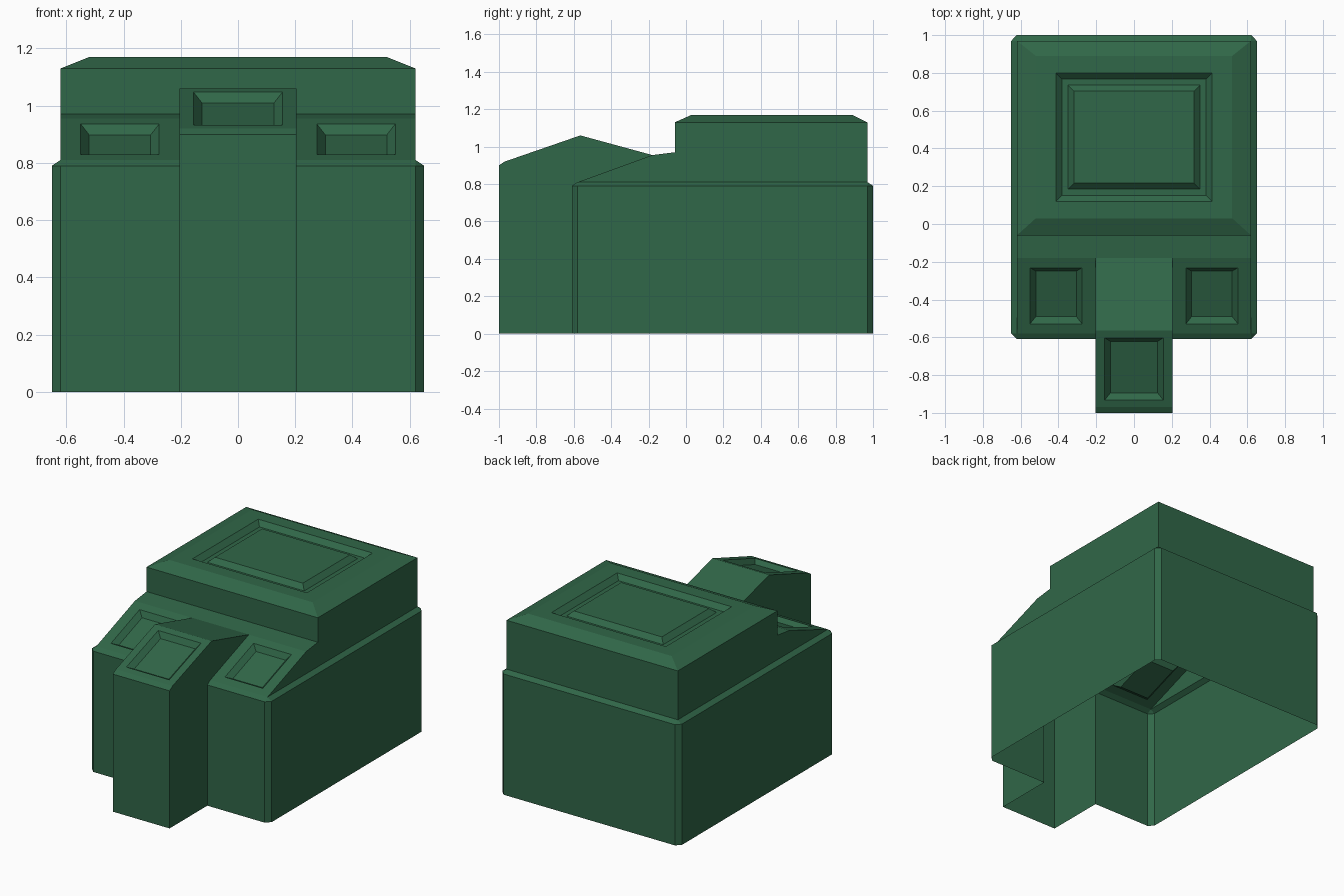
import bpy
import bmesh

cube = bpy.data.objects.get("Cube")
if cube:
    bpy.data.objects.remove(cube, do_unlink=True)

# One green for the whole shell
green = bpy.data.materials.new("dark_green")
green.use_nodes = True
colour = (0.03, 0.135, 0.065, 1)
green.diffuse_color = colour
green.node_tree.nodes["Principled BSDF"].inputs["Base Color"].default_value = colour

bm = bmesh.new()
corners = {}


def vert(p):
    key = tuple(round(c, 4) for c in p)
    if key not in corners:
        corners[key] = bm.verts.new(key)
    return corners[key]


def face(*points):
    return bm.faces.new([vert(p) for p in points])


def strip(half_width, profile):
    """Sweep a (y, z) profile across x, one quad per segment."""
    w = half_width
    return [face((-w, *a), (w, *a), (w, *b), (-w, *b))
            for a, b in zip(profile, profile[1:])]


def wall(x, profile):
    return face(*[(x, y, z) for y, z in profile])


def inset(f, thickness, depth=0.0):
    bmesh.ops.inset_individual(bm, faces=[f], thickness=thickness,
                               depth=depth, use_even_offset=True)


def panel(f, margin, x_scale, steps):
    """Frame a face, then step it in or out."""
    inset(f, margin)
    cx = f.calc_center_median().x
    for v in f.verts:
        v.co.x = cx + (v.co.x - cx) * x_scale
    for thickness, depth in steps:
        inset(f, thickness, depth)


OUT, IN, MID = 0.65, 0.62, 0.205     # body, upper body and nose half widths
FRONT, BACK, C = -0.61, 1.0, 0.03    # body ends and chamfer
SHOULDER, LEDGE, EAVE, ROOF = 0.79, 0.81, 1.13, 1.17
yf, yb = FRONT + C, BACK - C
RIDGE, STEP = (-0.18, 0.955), (-0.06, 0.97)
NOSE = [(-1, 0), (-1, 0.9), (-0.97, 0.92), (-0.565, 1.06), RIDGE]

# Nose front and top, ridge strip, upper front wall, back wall
nose_faces = strip(MID, NOSE)
strip(IN, [RIDGE, STEP, (STEP[0], EAVE)])
strip(IN, [(BACK, 0), (BACK, SHOULDER), (yb, LEDGE), (yb, EAVE)])

# Chamfered roof
low = [(-IN, STEP[0], EAVE), (IN, STEP[0], EAVE), (IN, yb, EAVE), (-IN, yb, EAVE)]
high = [(-0.52, 0.03, ROOF), (0.52, 0.03, ROOF), (0.52, 0.89, ROOF), (-0.52, 0.89, ROOF)]
for i in range(4):
    j = (i + 1) % 4
    face(low[i], low[j], high[j], high[i])
roof = face(*high)

# Mirrored sides
slopes = []
for s in (-1, 1):
    o, n, m = s * OUT, s * IN, s * MID
    # lower side wall and its shoulder chamfer
    face((o, yf, 0), (o, yb, 0), (o, yb, SHOULDER), (o, yf, SHOULDER))
    face((o, yf, SHOULDER), (o, yb, SHOULDER), (n, yb, LEDGE), (n, yf, LEDGE))
    # chamfered upright corners
    for y_end, y_in in ((FRONT, yf), (BACK, yb)):
        face((n, y_end, 0), (o, y_in, 0), (o, y_in, SHOULDER), (n, y_end, SHOULDER))
        face((n, y_end, SHOULDER), (o, y_in, SHOULDER), (n, y_in, LEDGE))
    # upper side wall
    wall(n, [(yf, LEDGE), RIDGE, STEP, (STEP[0], EAVE), (yb, EAVE), (yb, LEDGE)])
    # front wall, shoulder and slope beside the nose
    front = [(FRONT, 0), (FRONT, SHOULDER), (yf, LEDGE), RIDGE]
    for a, b in zip(front, front[1:]):
        last = face((m, *a), (n, *a), (n, *b), (m, *b))
    slopes.append(last)
    # nose side wall
    wall(m, NOSE + front[2::-1])

bmesh.ops.recalc_face_normals(bm, faces=bm.faces)
bm.normal_update()
if roof.normal.z < 0:
    bmesh.ops.reverse_faces(bm, faces=bm.faces)

# Sunken panels on the slopes and nose, grooved frame on the roof
for f in slopes:
    panel(f, 0.055, 0.9, [(0.03, -0.03)])
panel(nose_faces[2], 0.04, 0.94, [(0.03, -0.03)])
panel(roof, 0.09, 0.963, [(0.032, -0.03), (0.032, 0), (0.032, 0.03)])

mesh = bpy.data.meshes.new("body_shell")
bm.to_mesh(mesh)
bm.free()
mesh.materials.append(green)
bpy.context.collection.objects.link(bpy.data.objects.new("body_shell", mesh))
